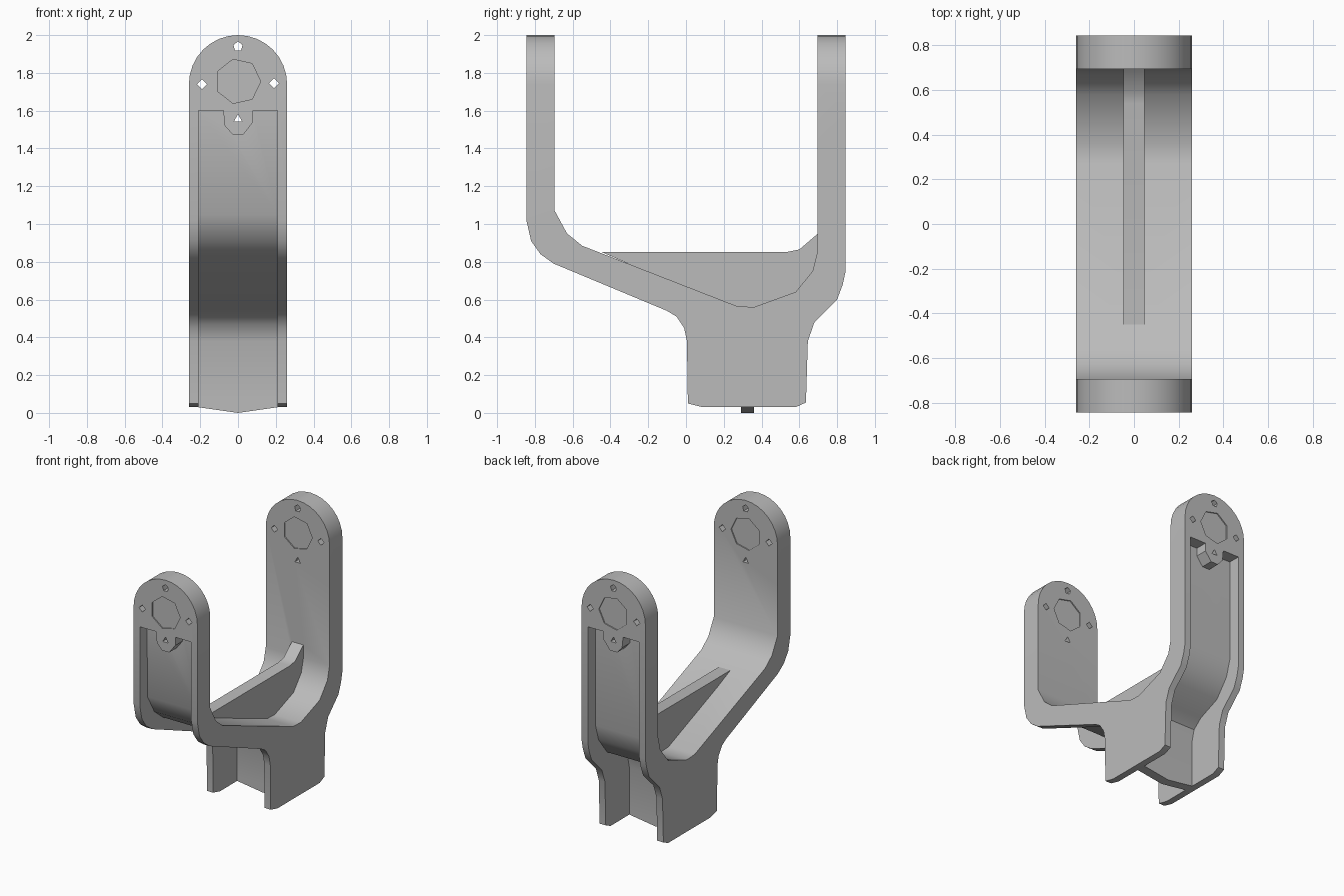
import bpy, bmesh, math
from mathutils import Vector

if "Cube" in bpy.data.objects:
    bpy.data.objects.remove(bpy.data.objects["Cube"], do_unlink=True)

grey = bpy.data.materials.new("plain grey")
grey.use_nodes = True
COLOUR = (0.5, 0.5, 0.5, 1)
grey.diffuse_color = COLOUR
grey.node_tree.nodes["Principled BSDF"].inputs["Base Color"].default_value = COLOUR


def prism(name, points, axis, lo, hi):
    """Extrude a (y, z) outline along x, or an (x, z) outline along y."""
    place = (lambda p, t: (t, p[0], p[1])) if axis == "x" else (lambda p, t: (p[0], t, p[1]))
    bm = bmesh.new()
    face = bm.faces.new([bm.verts.new(place(p, lo)) for p in points])
    top = bmesh.ops.extrude_face_region(bm, geom=[face])["geom"]
    shift = Vector(place((0, 0), hi - lo))
    bmesh.ops.translate(bm, vec=shift, verts=[v for v in top if isinstance(v, bmesh.types.BMVert)])
    bmesh.ops.recalc_face_normals(bm, faces=bm.faces)
    mesh = bpy.data.meshes.new(name)
    bm.to_mesh(mesh)
    bm.free()
    mesh.materials.append(grey)
    obj = bpy.data.objects.new(name, mesh)
    bpy.context.collection.objects.link(obj)
    return obj


def combine(target, other, operation):
    mod = target.modifiers.new(operation, "BOOLEAN")
    mod.operation, mod.solver, mod.object = operation, "EXACT", other
    bpy.context.view_layer.objects.active = target
    bpy.ops.object.modifier_apply(modifier=mod.name)
    bpy.data.objects.remove(other, do_unlink=True)


def ngon(x, z, radius, sides, turn=0.0):
    return [(x + radius * math.cos(turn + math.tau * i / sides),
             z + radius * math.sin(turn + math.tau * i / sides)) for i in range(sides)]


# Side silhouette: tall front and back arms, sloped bridge and square foot
outer = [(-.845, 2.1), (-.845, 1.02), (-.82, .91), (-.77, .84), (-.7, .79), (-.1, .54),
         (-.05, .51), (-.01, .45), (.005, .38), (.01, .05), (.09, .03), (.58, .03),
         (.635, .055), (.645, .38), (.68, .48), (.8, .6), (.83, .68), (.845, .75), (.845, 2.1)]
inner = [(.695, 2.1), (.695, .85), (.67, .75), (.58, .64), (.36, .56), (.27, .565),
         (-.55, .885), (-.63, .95), (-.695, 1.07), (-.695, 2.1)]
body = prism("fork_bracket", outer + inner, "x", -.26, .26)

# Round arm tops
R, CENTRE = .26, 1.74
arch = [(-R, -.2), (R, -.2)] + [(R * math.cos(math.pi * i / 16), CENTRE + R * math.sin(math.pi * i / 16))
                               for i in range(17)]
combine(body, prism("arch", arch, "y", -1, 1), "INTERSECT")

# Outer channels between the side flanges
front_channel = [(-1, 1.6), (-.76, 1.6), (-.755, 1.05), (-.675, .91), (-.575, .83), (.12, .555),
                 (.2, .52), (.26, .47), (.29, .38), (.29, -.1), (-1, -.1)]
back_channel = [(1, 1.6), (.755, 1.6), (.755, .84), (.72, .72), (.62, .59), (.45, .52),
                (.38, .46), (.36, .38), (.36, -.1), (1, -.1)]
for outline in (front_channel, back_channel):
    combine(body, prism("channel", outline, "x", -.21, .21), "DIFFERENCE")

# Pads around the lower screw holes
for lo, hi in ((-.845, -.7), (.7, .845)):
    pad = [(-.08, 1.62), (-.07, 1.52), (-.03, 1.475), (.03, 1.475), (.08, 1.54), (.08, 1.62)]
    combine(body, prism("pad", pad, "y", lo, hi), "UNION")

# Four small screw holes through both arms
for x, z, sides in ((0, 1.94, 5), (-.19, 1.74, 4), (.19, 1.745, 4), (0, 1.555, 3)):
    combine(body, prism("screw_hole", ngon(x, z, .026, sides, math.pi / 2), "y", -1, 1), "DIFFERENCE")

# Shallow centre seats on both faces of each arm
for y in (-.845, -.695, .695, .845):
    combine(body, prism("seat", ngon(0, 1.755, .12, 7), "y", y - .008, y + .008), "DIFFERENCE")

# Stiffening rib above the bridge
rib = [(-.45, .853), (.54, .853), (.6, .865), (.705, .955), (.72, .75), (.6, .61), (.36, .53), (.27, .54)]
combine(body, prism("rib", rib, "x", -.047, .047), "UNION")

# Pointed lower edge of the foot web
combine(body, prism("web_tip", [(-.21, .03), (0, 0), (.21, .03), (.21, .06), (-.21, .06)], "y", .29, .36), "UNION")

bpy.ops.object.select_all(action="DESELECT")
body.select_set(True)
bpy.context.view_layer.objects.active = body
bpy.ops.object.shade_smooth_by_angle(angle=math.radians(35))
